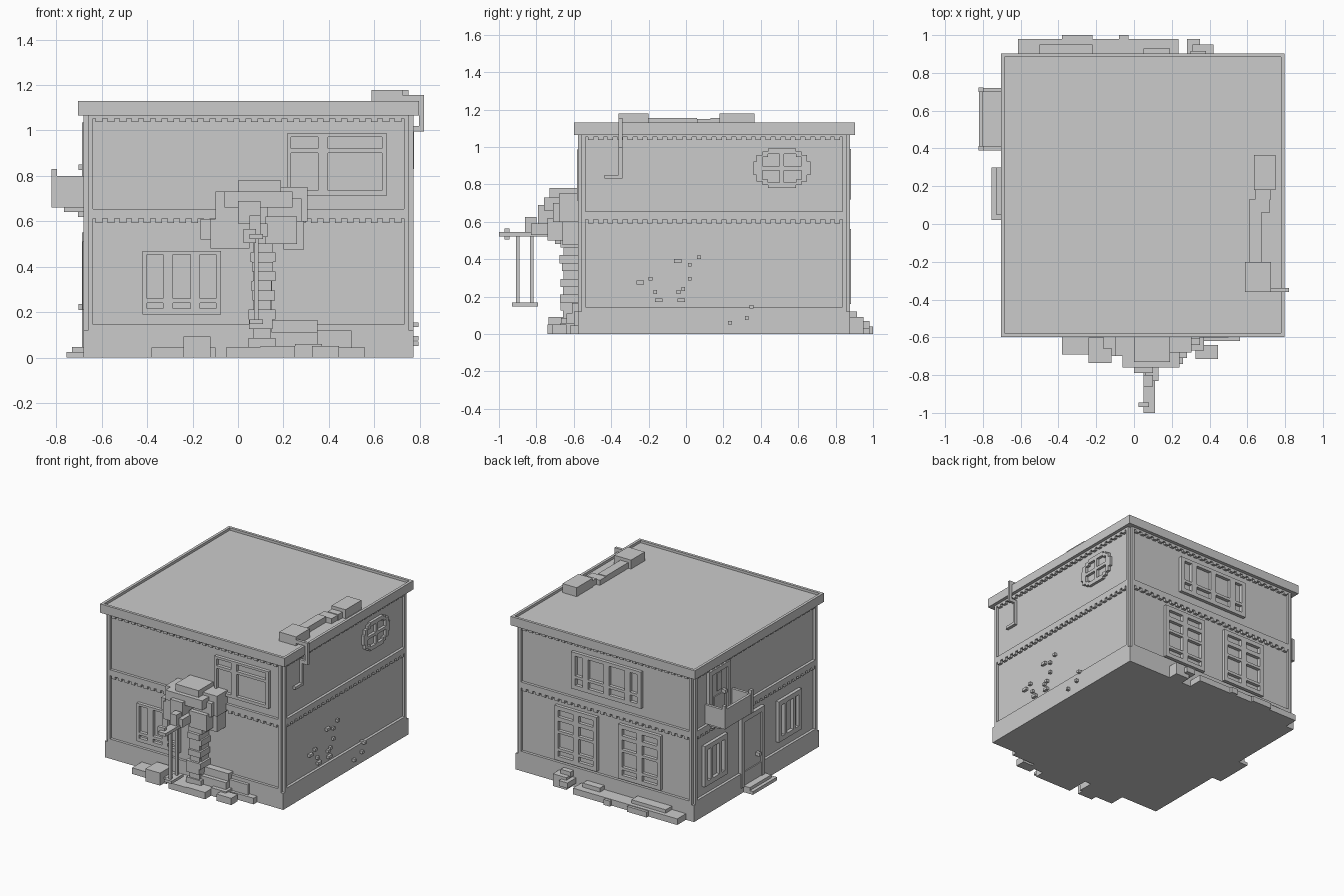
import bpy, bmesh, random

random.seed(4)
X0, X1, Y0, Y1 = -0.66, 0.753, -0.558, 0.858   # recessed wall planes
T = 0.02                                       # trim thickness


def boxes(name, items):
    """One object made of axis-aligned boxes (x0,x1,y0,y1,z0,z1)."""
    bm = bmesh.new()
    for a, b, c, d, e, f in items:
        geo = bmesh.ops.create_cube(bm, size=1)
        for v in geo['verts']:
            v.co = (a if v.co.x < 0 else b, c if v.co.y < 0 else d, e if v.co.z < 0 else f)
    bmesh.ops.recalc_face_normals(bm, faces=bm.faces)
    me = bpy.data.meshes.new(name)
    bm.to_mesh(me)
    bm.free()
    ob = bpy.data.objects.new(name, me)
    bpy.context.collection.objects.link(ob)
    return ob


def on(face, u0, u1, z0, z1, t=T, start=0.0):
    """Box lying on a wall: u runs along the wall, t is how far it sticks out."""
    s = start - 0.004 if start == 0 else start
    return {'F': (u0, u1, Y0 - t, Y0 - s, z0, z1), 'B': (u0, u1, Y1 + s, Y1 + t, z0, z1),
            'L': (X0 - t, X0 - s, u0, u1, z0, z1), 'R': (X1 + s, X1 + t, u0, u1, z0, z1)}[face]


def span(face):
    return (X0, X1) if face in 'FB' else (Y0, Y1)


def window(name, face, u, z, cols, rows, t=0.024):
    """Frame bars filling everything between the pane columns and rows."""
    out, edge = [], u[0]
    for a, b in list(cols) + [(u[1], u[1])]:
        out.append(on(face, edge, a, z[0], z[1], t))
        edge = b
    for a, b in cols:
        edge = z[0]
        for c, d in list(rows) + [(z[1], z[1])]:
            out.append(on(face, a, b, edge, c, t))
            edge = d
    return boxes(name, out)


# walls and plinth
boxes("walls", [(X0, X1, Y0, Y1, 0.02, 1.1)])
boxes("plinth", [(X0 - T, X1 + T, Y0 - T, Y1 + T, 0, 0.12)])

# corner posts, bands and dentils on every wall
for face, label in zip('FBLR', ("front", "back", "left", "right")):
    a, b = span(face)
    trim = [on(face, a, a + 0.022, 0.12, 1.07), on(face, b - 0.022, b, 0.12, 1.07),
            on(face, a, b, 0.118, 0.145), on(face, a, b, 0.612, 0.655), on(face, a, b, 1.052, 1.07)]
    boxes(label + "_wall_trim", trim)
    n = 26
    p = (b - a - 0.044) / n
    boxes(label + "_dentils", [on(face, a + 0.022 + (i + 0.22) * p, a + 0.022 + (i + 0.78) * p, zt - 0.022, zt)
                               for i in range(n) for zt in (0.614, 1.06)])

# roof slab with a low parapet
RX0, RX1, RY0, RY1 = -0.705, 0.797, -0.598, 0.903
boxes("roof_slab", [(RX0, RX1, RY0, RY1, 1.065, 1.112)])
w = 0.02
boxes("roof_parapet", [(RX0, RX1, RY0, RY0 + w, 1.11, 1.13), (RX0, RX1, RY1 - w, RY1, 1.11, 1.13),
                       (RX0, RX0 + w, RY0 + w, RY1 - w, 1.11, 1.13), (RX1 - w, RX1, RY0 + w, RY1 - w, 1.11, 1.13)])

# rooftop duct and drain pipe
boxes("roof_duct", [(0.635, 0.75, 0.18, 0.365, 1.11, 1.178), (0.588, 0.725, -0.36, -0.2, 1.11, 1.178),
                    (0.61, 0.675, -0.2, 0.06, 1.11, 1.155), (0.61, 0.72, 0.06, 0.13, 1.11, 1.15),
                    (0.64, 0.725, 0.13, 0.19, 1.11, 1.155)])
boxes("drain_pipe", [(0.72, 0.82, -0.36, -0.34, 1.13, 1.155), (0.797, 0.82, -0.36, -0.34, 0.995, 1.14),
                     (0.752, 0.82, -0.36, -0.34, 0.995, 1.02), (0.752, 0.775, -0.36, -0.34, 0.83, 1.01),
                     (0.752, 0.775, -0.435, -0.34, 0.83, 0.85)])

# front windows
window("front_lower_window", 'F', (-0.42, -0.075), (0.19, 0.47),
       [(-0.4, -0.33), (-0.286, -0.21), (-0.167, -0.097)], [(0.216, 0.24), (0.26, 0.453)])
window("front_upper_window", 'F', (0.215, 0.655), (0.713, 0.987),
       [(0.233, 0.352), (0.396, 0.633)], [(0.735, 0.9), (0.92, 0.97)])

# back windows
window("back_upper_window", 'B', (-0.25, 0.32), (0.72, 0.99),
       [(-0.22, -0.16), (-0.115, 0.01), (0.055, 0.18), (0.225, 0.285)], [(0.75, 0.8), (0.82, 0.965)])
for i, x in enumerate((-0.41, 0.11)):
    window(f"back_lower_window_{i + 1}", 'B', (x, x + 0.345), (0.16, 0.56),
           [(x + 0.03, x + 0.15), (x + 0.195, x + 0.315)],
           [(0.19, 0.23), (0.25, 0.36), (0.38, 0.45), (0.48, 0.53)])

# left windows, doors, balcony and step
for i, y in enumerate((-0.37, 0.49)):
    window(f"left_window_{i + 1}", 'L', (y, y + 0.265), (0.21, 0.51),
           [(y + 0.035, y + 0.07), (y + 0.095, y + 0.17), (y + 0.195, y + 0.23)], [(0.245, 0.475)])
for label, y, w, z0, z1 in (("lower", 0.06, 0.27, 0.04, 0.55), ("balcony", 0.455, 0.25, 0.655, 1.035)):
    out = [on('L', y, y + 0.035, z0, z1, 0.026), on('L', y + w - 0.035, y + w, z0, z1, 0.026),
           on('L', y, y + w, z1 - 0.035, z1, 0.026), on('L', y + 0.03, y + w - 0.03, z0, z1 - 0.03, 0.012),
           on('L', y + 0.065, y + 0.09, z0 + 0.17, z0 + 0.195, 0.042)]
    if label == "balcony":
        out += [on('L', y + 0.1, y + 0.15, 0.86, 0.99, 0.02), on('L', y + 0.065, y + 0.185, 0.69, 0.83, 0.02)]
    boxes(label + "_door", out)
boxes("balcony_rail", [(-0.82, X0, 0.39, 0.72, 0.66, 0.685), (-0.82, -0.8, 0.39, 0.72, 0.66, 0.8),
                       (-0.82, X0, 0.39, 0.41, 0.66, 0.8), (-0.82, X0, 0.7, 0.72, 0.66, 0.8),
                       (-0.822, -0.798, 0.388, 0.412, 0.66, 0.83), (-0.822, -0.798, 0.698, 0.722, 0.66, 0.83),
                       (-0.765, X0, 0.41, 0.7, 0.64, 0.665), (-0.705, X0, 0.43, 0.68, 0.618, 0.645)])
boxes("door_step", [(-0.755, X0, 0.02, 0.3, 0, 0.024), (-0.73, X0, 0.05, 0.3, 0.02, 0.046)])

# round stepped window on the right wall
cy, cz, ring = 0.513, 0.886, []
steps = [(0.075, 0.105), (0.105, 0.09), (0.13, 0.065), (0.153, 0.035)]   # half width, half height
for i, (hw, hh) in enumerate(steps):
    inner = 0 if i == 0 else steps[i - 1][0]
    low = max(0, hh - 0.03) if i < 2 else (0.035 if i == 2 else 0)
    for s in (1, -1):
        u = sorted((cy + s * inner, cy + s * hw))
        for q in (1, -1):
            z = sorted((cz + q * low, cz + q * hh))
            ring.append(on('R', *u, *z, T))
ring += [on('R', cy - 0.14, cy + 0.14, cz - 0.011, cz + 0.011, T), on('R', cy - 0.012, cy + 0.012, cz - 0.1, cz + 0.1, T)]
ring += [on('R', cy + s - 0.015, cy + s + 0.015, cz - 0.07, cz + 0.07, T) for s in (-0.12, 0.12)]
boxes("round_window", ring)

# loose leaves on the right wall
leaves = [(-0.035, 0.39), (0.07, 0.41), (0.02, 0.37), (0.02, 0.295), (-0.235, 0.275), (-0.19, 0.295), (-0.165, 0.225),
          (-0.04, 0.225), (-0.015, 0.24), (-0.135, 0.18), (-0.015, 0.18), (0.235, 0.06), (0.325, 0.085), (0.35, 0.145)]
boxes("wall_leaves", [on('R', y - (0.03 if i in (0, 4, 9, 10) else 0.01), y + 0.01, z - 0.01, z + 0.01,
                         0.042 if i > 10 else 0.02) for i, (y, z) in enumerate(leaves)])

# tree trunk of irregular blocks
trunk = [(0.07, 0.15, -0.64, Y0, 0, 0.56)]
for i in range(13):
    z = i * 0.042
    a, b, c = (random.uniform(0, 0.028) for _ in range(3))
    trunk.append((0.042 + a, 0.168 - b, -0.68 + c, Y0, z, z + 0.043))
boxes("tree_trunk", trunk)

# foliage clumps
boxes("tree_foliage", [
    (0, 0.19, -0.73, Y0, 0.70, 0.78), (-0.06, 0.24, -0.76, Y0, 0.66, 0.73),
    (-0.1, 0, -0.70, Y0, 0.6, 0.73), (0.19, 0.305, -0.68, Y0, 0.6, 0.75),
    (-0.165, -0.05, -0.66, Y0, 0.52, 0.61), (-0.12, 0.05, -0.70, Y0, 0.48, 0.61),
    (0, 0.1, -0.79, -0.68, 0.59, 0.69), (0.12, 0.26, -0.74, Y0, 0.5, 0.62),
    (0.2, 0.29, -0.66, Y0, 0.475, 0.6), (0.04, 0.2, -0.67, Y0, 0.55, 0.68),
    (0.13, 0.28, -0.71, Y0, 0.6, 0.7)])

# branch with hanging swing
boxes("tree_branch", [(0.05, 0.11, -1.0, -0.6, 0.522, 0.545), (0.025, 0.08, -0.97, -0.945, 0.505, 0.565),
                      (0.06, 0.13, -0.83, -0.7, 0.53, 0.59), (0.05, 0.1, -0.86, -0.8, 0.54, 0.625)])
boxes("swing", [(0.07, 0.09, -0.91, -0.89, 0.16, 0.53), (0.07, 0.09, -0.835, -0.815, 0.16, 0.53),
                (0.05, 0.11, -0.93, -0.79, 0.148, 0.168)])

# garden blocks along the front
boxes("front_garden", [
    (-0.38, -0.1, -0.69, Y0, 0, 0.045), (-0.24, -0.12, -0.735, -0.6, 0, 0.092),
    (-0.05, 0.14, -0.74, Y0, 0, 0.046), (0.1, 0.35, -0.64, Y0, 0, 0.11), (0.145, 0.35, -0.61, Y0, 0.1, 0.165),
    (0.1, 0.25, -0.76 + 0.02, Y0, 0, 0.05), (0.33, 0.56, -0.62, Y0, 0, 0.045),
    (0.325, 0.445, -0.715, -0.64, 0, 0.05), (0.25, 0.37, -0.67, Y0, 0, 0.06), (0.34, 0.5, -0.6, Y0, 0.04, 0.12)])

# garden blocks along the back
boxes("back_garden", [
    (-0.615, 0.235, Y1, 0.98, 0, 0.045), (-0.5, -0.22, Y1, 0.95, 0.04, 0.07), (-0.38, -0.22, 0.95, 1.0, 0, 0.04),
    (-0.08, -0.03, 0.96, 1.0, 0, 0.04), (0.05, 0.19, Y1, 0.93, 0.04, 0.075), (0.28, 0.35, Y1, 0.98, 0.03, 0.07),
    (0.31, 0.42, Y1, 0.95, 0, 0.09), (0.3, 0.38, Y1, 0.915, 0.08, 0.12)])
